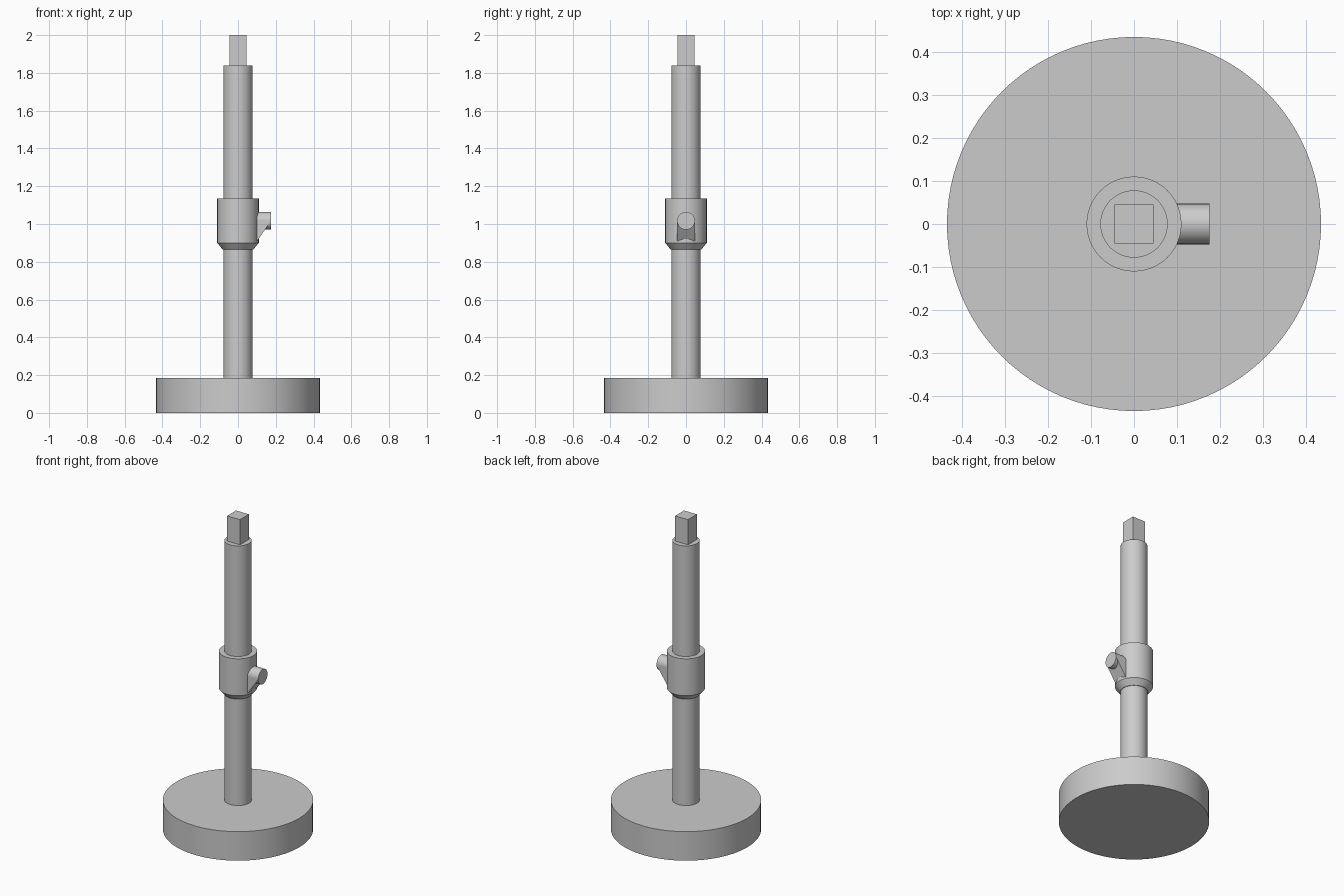
import bpy, bmesh, math

cube = bpy.data.objects.get("Cube")
if cube:
    bpy.data.objects.remove(cube, do_unlink=True)

GREY = (0.6, 0.6, 0.6, 1)
metal = bpy.data.materials.new("plain_grey")
metal.use_nodes = True
metal.diffuse_color = GREY
metal.node_tree.nodes["Principled BSDF"].inputs["Base Color"].default_value = GREY


def finish(name, bm):
    """Turn a bmesh into a shaded, coloured object."""
    bmesh.ops.recalc_face_normals(bm, faces=bm.faces)
    mesh = bpy.data.meshes.new(name)
    bm.to_mesh(mesh)
    bm.free()
    obj = bpy.data.objects.new(name, mesh)
    bpy.context.collection.objects.link(obj)
    mesh.materials.append(metal)
    bpy.ops.object.select_all(action='DESELECT')
    obj.select_set(True)
    bpy.context.view_layer.objects.active = obj
    bpy.ops.object.shade_smooth_by_angle(angle=math.radians(30))
    return obj


def turned(name, profile, sides=96):
    """Solid of revolution around z from (radius, height) points."""
    bm = bmesh.new()
    rings = [[bm.verts.new((r * math.cos(math.tau * i / sides),
                            r * math.sin(math.tau * i / sides), z))
              for i in range(sides)] for r, z in profile]
    for low, high in zip(rings, rings[1:]):
        for i in range(sides):
            j = (i + 1) % sides
            bm.faces.new((low[i], low[j], high[j], high[i]))
    bm.faces.new(rings[0])
    bm.faces.new(rings[-1])
    return finish(name, bm)


# Round base, post and sliding collar with a chamfered lower rim
turned("base", [(0.434, 0), (0.434, 0.185)])
turned("post", [(0.078, 0.18), (0.078, 1.84)])
turned("collar", [(0.081, 0.865), (0.11, 0.9), (0.11, 1.135)])

# Square drive on top of the post
bm = bmesh.new()
bmesh.ops.create_cube(bm, size=1)
bmesh.ops.scale(bm, verts=bm.verts, vec=(0.09, 0.09, 0.18))
bmesh.ops.translate(bm, verts=bm.verts, vec=(0, 0, 1.91))
finish("square_tip", bm)

# Sideways round peg on the collar
KNOB_R, KNOB_Z, KNOB_END = 0.047, 1.017, 0.175
knob = turned("side_peg", [(KNOB_R, 0.085), (KNOB_R, KNOB_END)], 64)
knob.rotation_euler.y = math.pi / 2
knob.location.z = KNOB_Z

# Sloping bracket under the peg, as wide as the peg
bm = bmesh.new()
outline = [(0.085, KNOB_Z), (KNOB_END, KNOB_Z), (0.102, 0.91), (0.085, 0.91)]
face = bm.faces.new([bm.verts.new((x, -KNOB_R, z)) for x, z in outline])
side = bmesh.ops.extrude_face_region(bm, geom=[face])
bmesh.ops.translate(bm, vec=(0, 2 * KNOB_R, 0),
                    verts=[v for v in side["geom"] if isinstance(v, bmesh.types.BMVert)])
finish("peg_bracket", bm)
